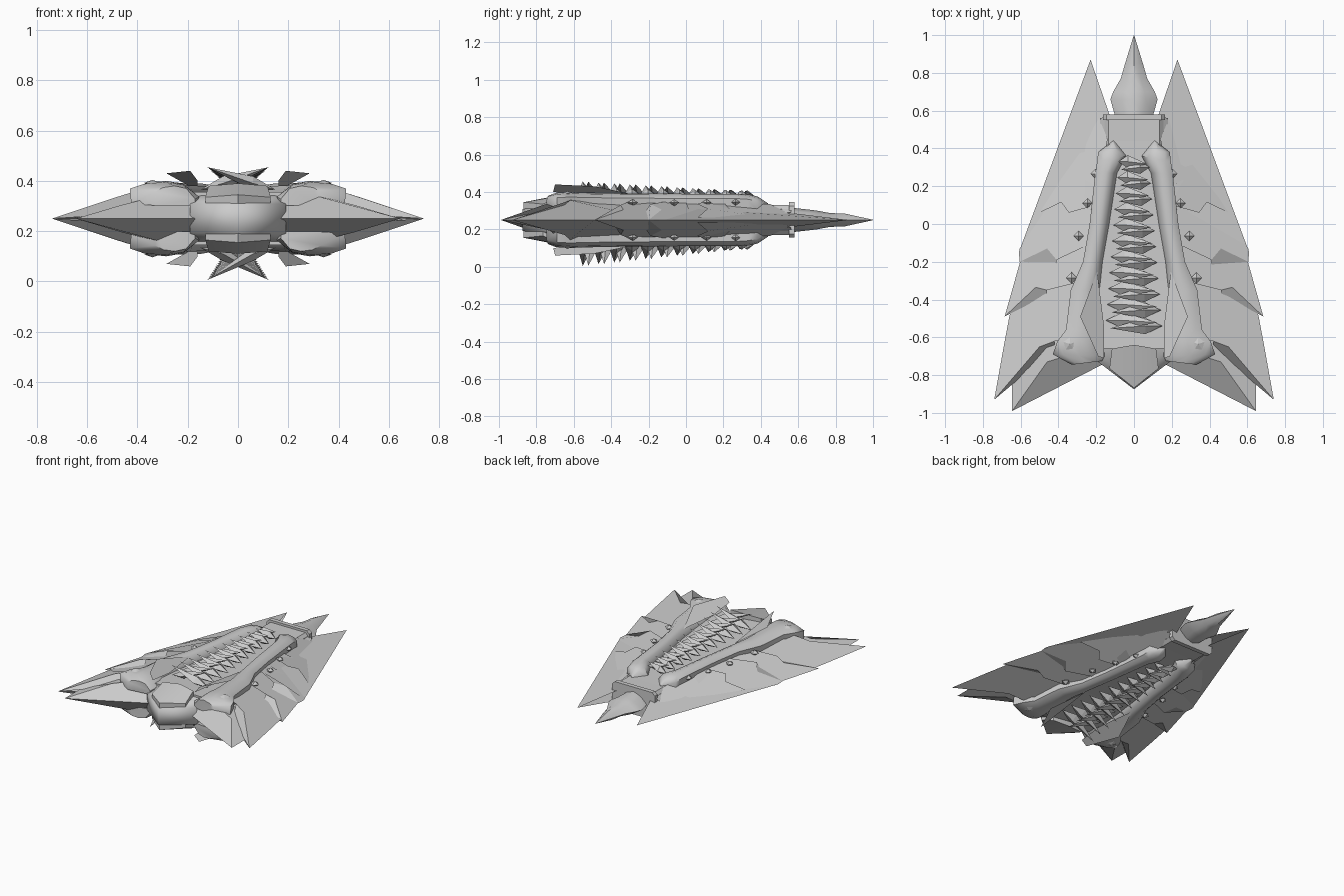
import bpy, bmesh, math
from mathutils import Vector

if "Cube" in bpy.data.objects:
    bpy.data.objects.remove(bpy.data.objects["Cube"])

MID = 0.25  # height of the symmetry plane
metal = bpy.data.materials.new("grey_metal")
metal.diffuse_color = (0.6, 0.6, 0.6, 1)
metal.use_nodes = True
metal.node_tree.nodes["Principled BSDF"].inputs["Base Color"].default_value = metal.diffuse_color


def make(name, verts, faces, smooth=None, fix=True):
    me = bpy.data.meshes.new(name)
    me.from_pydata([(x, y, MID + z) for x, y, z in verts], [], faces)
    me.materials.append(metal)
    bm = bmesh.new()
    bm.from_mesh(me)
    if fix:
        bmesh.ops.recalc_face_normals(bm, faces=bm.faces)
    bm.to_mesh(me)
    bm.free()
    ob = bpy.data.objects.new(name, me)
    bpy.context.collection.objects.link(ob)
    if smooth:
        bpy.ops.object.select_all(action='DESELECT')
        ob.select_set(True)
        bpy.context.view_layer.objects.active = ob
        bpy.ops.object.shade_smooth_by_angle(angle=math.radians(smooth))
    return ob


def plate(name, pts):
    """Sheet (x, y, height) repeated left/right and above/below, facing outward."""
    verts, faces = [], []
    area = sum(a[0] * b[1] - b[0] * a[1] for a, b in zip(pts, pts[1:] + pts[:1]))
    for sx in (1, -1):
        for sz in (1, -1):
            ids = list(range(len(verts), len(verts) + len(pts)))
            verts += [(sx * x, y, sz * z) for x, y, z in pts]
            faces.append(ids if sx * sz * area > 0 else ids[::-1])
    return make(name, verts, faces, fix=False)


def loft(name, rings, smooth=None):
    n = len(rings[0])
    verts = [v for r in rings for v in r]
    faces = [[k * n + i, k * n + (i + 1) % n, (k + 1) * n + (i + 1) % n, (k + 1) * n + i]
             for k in range(len(rings) - 1) for i in range(n)]
    faces += [list(range(n)), list(range(len(verts) - n, len(verts)))]
    return make(name, verts, faces, smooth)


# Overlapping wing scales, rear to front
plate("rear_wing_blade", [(.23, .87, 0), (.61, -.15, 0), (.6, -.24, 0), (.3, -.1, .07), (.13, .58, .035)])
plate("scale_1", [(.185, .56, .03), (.27, .42, .015), (.5, .06, .012), (.385, .115, .06),
                  (.345, .06, .085), (.2, .1, .1), (.14, .45, .085)])
plate("scale_2", [(.36, .28, .008), (.605, -.13, 0), (.605, -.2, 0), (.46, -.13, .055),
                  (.41, -.19, .085), (.22, -.1, .1), (.19, .2, .095)])
plate("scale_3", [(.48, .04, 0), (.6, -.19, 0), (.685, -.49, 0), (.52, -.335, .055),
                  (.46, -.35, .08), (.26, -.3, .1), (.22, 0, .095)])
plate("scale_4", [(.58, -.15, 0), (.66, -.49, 0), (.69, -.65, 0), (.74, -.93, 0), (.5, -.65, .08),
                  (.42, -.62, .105), (.28, -.6, .115), (.26, -.25, .09)])
# Lips closing the front edge of the scales
plate("scale_4_lip", [(.74, -.93, 0), (.5, -.65, .08), (.42, -.62, .105), (.42, -.66, .02)])
plate("scale_3_lip", [(.685, -.49, 0), (.52, -.335, .055), (.46, -.35, .08), (.46, -.375, .04)])
plate("scale_2_lip", [(.605, -.2, 0), (.46, -.13, .055), (.41, -.19, .085), (.41, -.215, .05)])
# Front blades: steep wedges whose lower edges meet on the middle plane
plate("front_wing_blade", [(.645, -.99, 0), (.46, -.73, .055), (.2, -.65, .12), (.15, -.735, 0)])
plate("front_wing_blade_top", [(.645, -.99, 0), (.645, -.8, 0), (.45, -.6, .06), (.2, -.6, .115),
                               (.2, -.65, .12), (.46, -.73, .055)])

# Core slab under the teeth
core = [(-.66, .2, .105), (-.3, .22, .09), (.2, .16, .085), (.44, .13, .08)]
loft("core", [[(-w, y, -h), (w, y, -h), (w, y, h), (-w, y, h)] for y, w, h in core])


# Pointed prow: wide middle band with a narrower step above and below
def wedge(name, w, tip, side, h0, h1, back):
    rim = [(0, tip, h0), (w, side, h1), (w * .9, -.66, back), (0, -.64, back + .01),
           (-w * .9, -.66, back), (-w, side, h1)]
    verts = rim + [(x, y, -z) for x, y, z in rim]
    make(name, verts, [(0, 1, 2, 3), (0, 3, 4, 5), (6, 7, 8, 9), (6, 9, 10, 11)] +
         [(i, (i + 1) % 6, 6 + (i + 1) % 6, 6 + i) for i in range(6)], 85 if w > .15 else 20)


wedge("prow_band", .19, -.875, -.73, .058, .058, .09)
wedge("prow", .13, -.868, -.765, .095, .085, .13)

# Bulging rails: y inner, y outer, inner x, outer x, half height
stations = [(-.725, -.745, .17, .33, .13), (-.7, -.69, .155, .43, .145), (-.62, -.62, .165, .405, .15),
            (-.56, -.56, .185, .36, .147), (-.35, -.35, .18, .335, .143), (-.2, -.2, .165, .27, .142),
            (0, 0, .13, .235, .14), (.27, .27, .09, .205, .14), (.36, .33, .04, .195, .135),
            (.39, .38, .06, .19, .125), (.445, .43, .105, .125, .09)]
profile = [(.02, .4), (0, .6), (.22, .92), (.5, 1), (.8, .95), (1, .82), (.98, .4)]
for s, side in ((1, "right"), (-1, "left")):
    for sz, level in ((1, "upper"), (-1, "lower")):
        rings = [[(s * (xi + (xo - xi) * t), yi + (yo - yi) * t, sz * h * k) for t, k in profile]
                 for yi, yo, xi, xo, h in stations]
        loft("rail_%s_%s" % (level, side), rings, 50)

# Raised flaps beside the front of the rails
plate("rail_flap", [(.16, -.71, .15), (.19, -.7, .19), (.285, -.49, .18), (.195, -.25, .13), (.16, -.53, .13)])

# Crossing teeth, above and below
verts, faces = [], []
for sz, tall in ((1, .205), (-1, .245)):
    for i in range(22):
        s = 1 if i % 2 else -1
        t = (i // 2) / 10
        y = -.54 + .84 * t + (.03 if s > 0 else 0)
        big = 1 - .45 * t
        w = .043 * (1 - .2 * t)
        b = len(verts)
        mid = Vector((-s * .06 * big, y, sz * (.14 - .01 * t)))
        up = Vector((0, 0, sz * .028))
        side = Vector((0, w, 0))
        tip = (s * .125 * big, y - .012, sz * (tall + (.155 - tall) * t))
        verts += [(-s * .15 * big, y, sz * .115), tuple(mid + side), tuple(mid + up),
                  tuple(mid - side), tuple(mid - up), tip]
        for k in range(4):
            p, q = b + 1 + k, b + 1 + (k + 1) % 4
            faces += [(b, p, q), (p, b + 5, q)]
make("teeth", verts, faces)

# Faceted studs: x, y, height, radius, sides
for n, (x, y, h, r, sides) in enumerate([(.205, .265, .095, .025, 4), (.247, .11, .093, .026, 4),
                                         (.293, -.063, .093, .027, 4), (.33, -.285, .093, .03, 4),
                                         (.34, -.635, .142, .035, 5)]):
    for sx in (1, -1):
        for sz in (1, -1):
            ring = [(sx * x + r * math.sin(a), y + r * math.cos(a), sz * h)
                    for a in (2 * math.pi * k / sides for k in range(sides))]
            d = .018 if sides == 4 else .012
            make("stud_%d" % n, ring + [(sx * x, y, sz * (h + d)), (sx * x, y, sz * (h - d))],
                 [(k, (k + 1) % sides, sides + e) for k in range(sides) for e in (0, 1)])


def block(name, w, y0, y1, h, c=.02):
    sec = [(-w, -h + c), (-w + c, -h), (w - c, -h), (w, -h + c), (w, h - c), (w - c, h), (-w + c, h), (-w, h - c)]
    loft(name, [[(x, y, z) for x, z in sec] for y in (y0, y1)])


# Rear socket with its band and side tabs
block("socket", .155, .4, .56, .08)
block("socket_band", .165, .55, .58, .095)
plate("socket_tab", [(.18, .56, .04), (.14, .57, .07), (.135, .43, .07), (.18, .45, .04)])

# Rear spike with a bulged base
spike = [(.57, .1, .065), (.66, .125, .055), (.7, .11, .05), (.77, .07, .037), (.85, .047, .034), (1, .001, .001)]
loft("rear_spike", [[(w, y, 0), (w * .5, y, h * .72), (0, y, h), (-w * .5, y, h * .72), (-w, y, 0),
                     (-w * .5, y, -h * .72), (0, y, -h), (w * .5, y, -h * .72)] for y, w, h in spike], 35)
